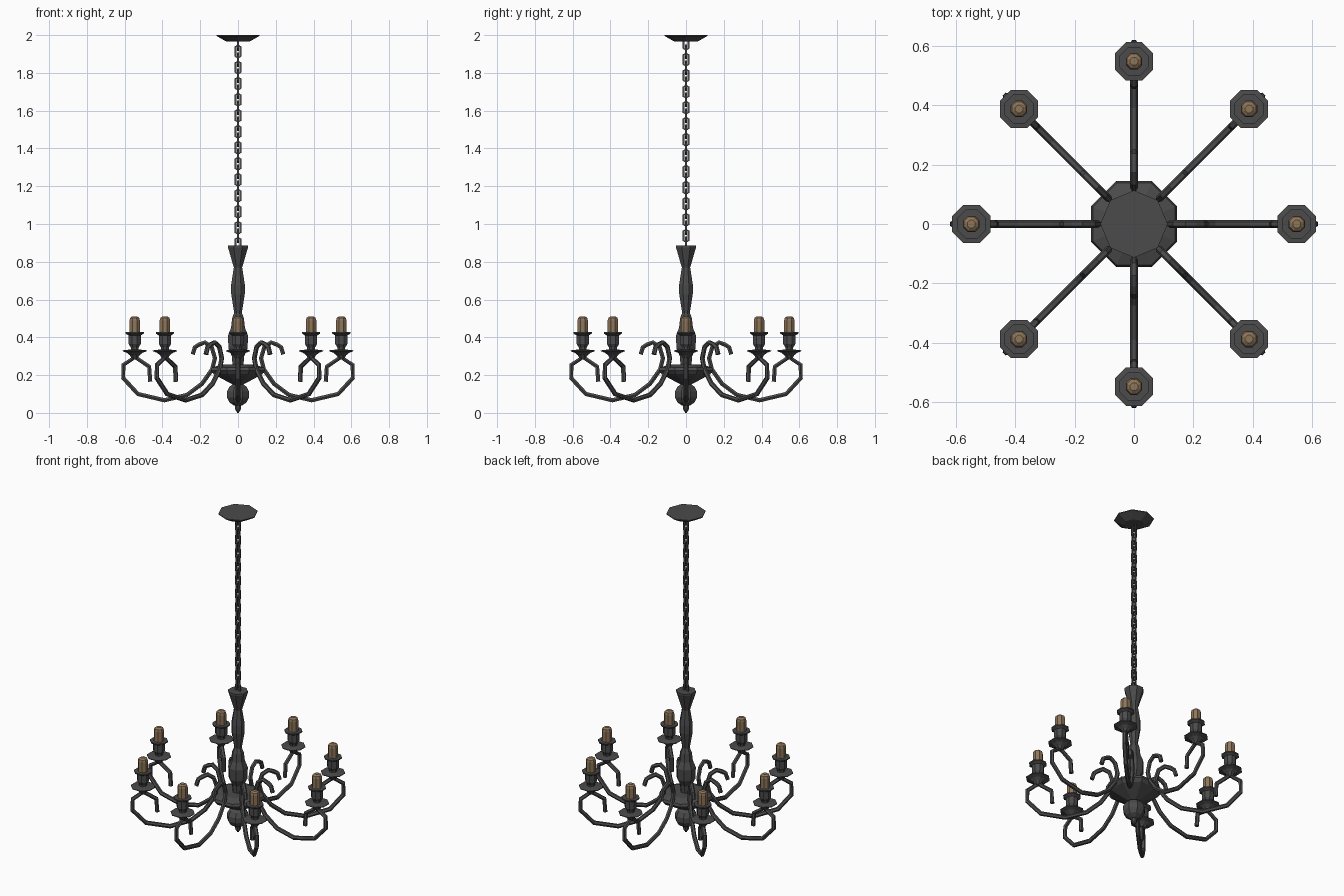
import bpy
import bmesh
from math import sin, cos, pi, radians
from mathutils import Vector, Matrix

cube = bpy.data.objects.get("Cube")
if cube:
    bpy.data.objects.remove(cube, do_unlink=True)


def material(name, rgb):
    m = bpy.data.materials.new(name)
    m.use_nodes = True
    m.diffuse_color = (*rgb, 1)
    bsdf = m.node_tree.nodes["Principled BSDF"]
    bsdf.inputs["Base Color"].default_value = (*rgb, 1)
    bsdf.inputs["Roughness"].default_value = 0.7
    return m


iron = material("dark iron", (0.07, 0.07, 0.07))
wax = material("tan candle", (0.27, 0.18, 0.10))


def skin(rings, closed=False):
    """Mesh made by bridging a list of point rings, capped unless closed."""
    bm = bmesh.new()
    loops = [[bm.verts.new(p) for p in ring] for ring in rings]
    n = len(loops[0])
    pairs = list(zip(loops, loops[1:]))
    if closed:
        pairs.append((loops[-1], loops[0]))
    else:
        bm.faces.new(loops[0])
        bm.faces.new(loops[-1])
    for a, b in pairs:
        for i in range(n):
            j = (i + 1) % n
            bm.faces.new((a[i], a[j], b[j], b[i]))
    bmesh.ops.recalc_face_normals(bm, faces=bm.faces)
    mesh = bpy.data.meshes.new("part")
    bm.to_mesh(mesh)
    bm.free()
    return mesh


def lathe(profile, sides=8, phase=pi / 8):
    """Turned part from (radius, height) points."""
    return skin([[(r * cos(phase + 2 * pi * i / sides),
                   r * sin(phase + 2 * pi * i / sides), z)
                  for i in range(sides)] for r, z in profile])


def tube(path, radius, sides, closed=False, phase=0):
    """Tube along (x, z) points lying in the XZ plane."""
    pts = [Vector((x, 0, z)) for x, z in path]
    side = Vector((0, 1, 0))
    rings = []
    for k, p in enumerate(pts):
        if closed:
            before, after = pts[k - 1], pts[(k + 1) % len(pts)]
        else:
            before, after = pts[max(k - 1, 0)], pts[min(k + 1, len(pts) - 1)]
        across = (after - before).normalized().cross(side)
        rings.append([p + radius * (side * cos(phase + 2 * pi * i / sides)
                                    + across * sin(phase + 2 * pi * i / sides))
                      for i in range(sides)])
    return skin(rings, closed)


def place(name, mesh, mat, matrix=Matrix()):
    if not mesh.materials:
        mesh.materials.append(mat)
    ob = bpy.data.objects.new(name, mesh)
    ob.matrix_world = matrix
    bpy.context.collection.objects.link(ob)
    return ob


# Central turned parts
place("ceiling_plate", lathe([(0.06, 1.965), (0.113, 1.995), (0.113, 2.0)], phase=0), iron)
place("column", lathe([(0.03, 0.23), (0.035, 0.30), (0.055, 0.34), (0.057, 0.41),
                       (0.04, 0.45), (0.034, 0.50), (0.022, 0.53), (0.039, 0.63),
                       (0.039, 0.68), (0.024, 0.77), (0.057, 0.875), (0.057, 0.885)]), iron)
place("bowl", lathe([(0.03, 0.15), (0.09, 0.18), (0.14, 0.205), (0.156, 0.225),
                     (0.15, 0.24), (0.10, 0.255)]), iron)
ball = [(0.066 * sin(a), 0.097 - 0.062 * cos(a))
        for a in (radians(d) for d in range(20, 170, 28))]
place("bottom_ball", lathe(ball + [(0.03, 0.165)]), iron)
place("finial", lathe([(0.004, 0.0), (0.016, 0.018), (0.02, 0.05)]), iron)

# Chain of alternating links
half, bend = 0.018, 0.015
outline = [(bend * cos(a), (half if sin(a) > 0 else -half) + bend * sin(a))
           for a in (radians(30 + 60 * i) for i in range(6))]
link = tube(outline, 0.007, 4, closed=True, phase=pi / 4)
count, low, high = 26, 0.895, 1.955
for i in range(count):
    z = low + (high - low) * i / (count - 1)
    place("chain_link", link, iron,
          Matrix.Translation((0, 0, z)) @ Matrix.Rotation(pi / 2 * (i % 2), 4, 'Z'))

# Parts repeated on each of the eight arms
arm = tube([(0.24, 0.31), (0.228, 0.348), (0.205, 0.362), (0.175, 0.373),
            (0.14, 0.35), (0.122, 0.29), (0.137, 0.23), (0.19, 0.155),
            (0.27, 0.095), (0.39, 0.067), (0.53, 0.10), (0.608, 0.185),
            (0.606, 0.255), (0.545, 0.295), (0.47, 0.245), (0.465, 0.165)],
           0.013, 6)
holder = lathe([(0.015, 0.285), (0.028, 0.305), (0.045, 0.318), (0.07, 0.327),
                (0.07, 0.331), (0.022, 0.336), (0.022, 0.345), (0.035, 0.365),
                (0.035, 0.41), (0.052, 0.42), (0.052, 0.427), (0.03, 0.427)])
candle = lathe([(0.03, 0.42), (0.03, 0.49), (0.026, 0.503), (0.014, 0.511)])
for i in range(8):
    turn = Matrix.Rotation(i * pi / 4, 4, 'Z')
    out = turn @ Matrix.Translation((0.547, 0, 0))
    place("scroll_arm", arm, iron, turn)
    place("candle_holder", holder, iron, out)
    place("candle", candle, wax, out)
